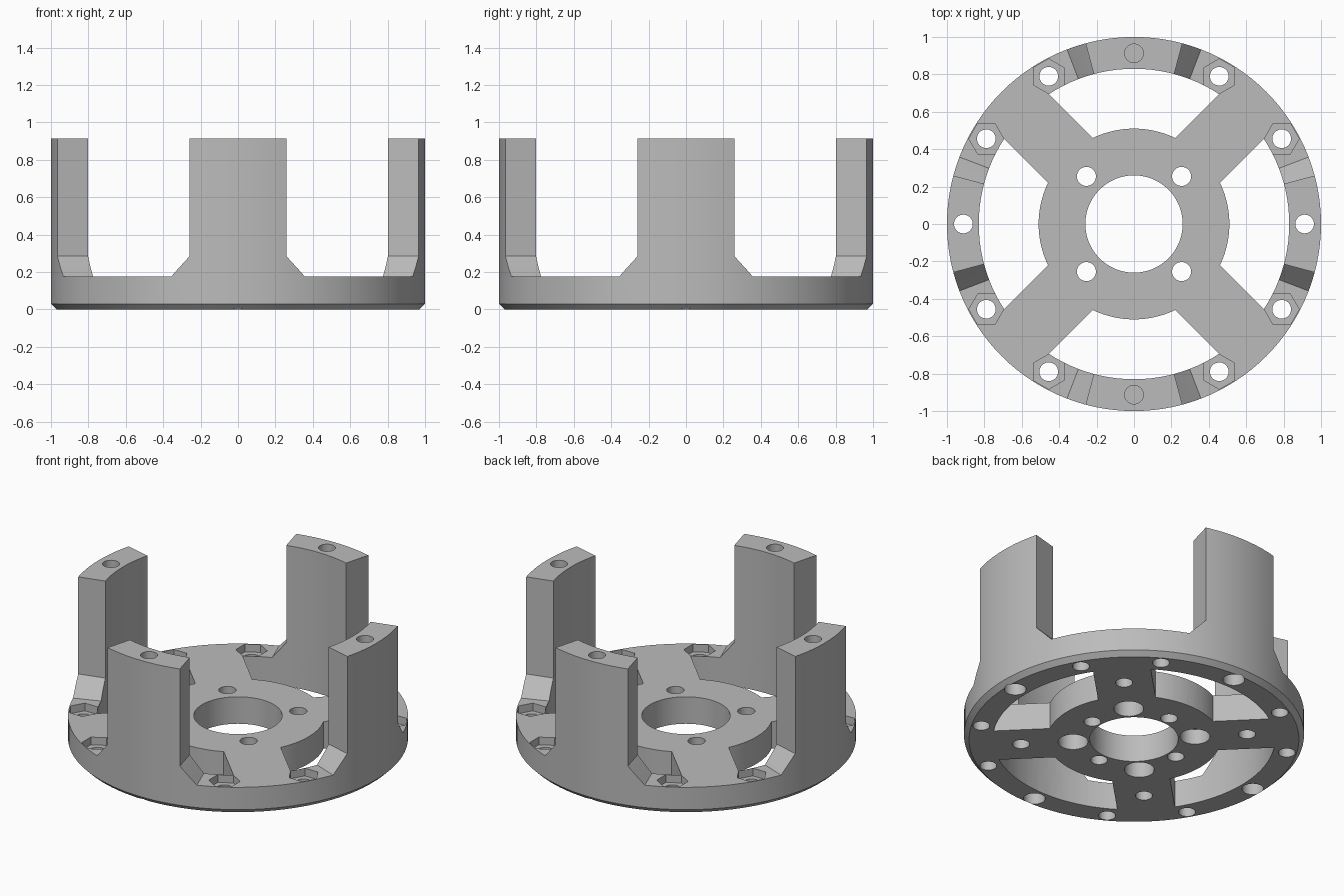
import bpy, bmesh, math
from math import sin, cos, radians, pi

if "Cube" in bpy.data.objects:
    bpy.data.objects.remove(bpy.data.objects["Cube"])

SEG = 120            # facets around the rim, 3 degrees each
BASE, TOP = 0.175, 0.915
INNER = 0.83         # inside radius of the ring and posts

grey = bpy.data.materials.new("grey")
grey.diffuse_color = (0.5, 0.5, 0.5, 1)
grey.use_nodes = True
grey.node_tree.nodes["Principled BSDF"].inputs["Base Color"].default_value = grey.diffuse_color


def polar(r, deg, z=0.0):
    return (r * cos(radians(deg)), r * sin(radians(deg)), z)


def finish(bm, name):
    bmesh.ops.recalc_face_normals(bm, faces=bm.faces)
    mesh = bpy.data.meshes.new(name)
    bm.to_mesh(mesh)
    bm.free()
    mesh.materials.append(grey)
    obj = bpy.data.objects.new(name, mesh)
    bpy.context.collection.objects.link(obj)
    return obj


def prism(bm, outline, z0, z1):
    """Closed prism from a flat outline."""
    lo = [bm.verts.new((x, y, z0)) for x, y in outline]
    hi = [bm.verts.new((x, y, z1)) for x, y in outline]
    bm.faces.new(lo[::-1])
    bm.faces.new(hi)
    for i in range(len(lo)):
        j = (i + 1) % len(lo)
        bm.faces.new((lo[i], lo[j], hi[j], hi[i]))


def bore(bm, dist, deg, radius, z0, z1, sides=32, turn=0.0):
    cx, cy, _ = polar(dist, deg)
    pts = [polar(radius, turn + 360 * i / sides) for i in range(sides)]
    prism(bm, [(cx + p[0], cy + p[1]) for p in pts], z0, z1)


def combine(target, tool, operation):
    mod = target.modifiers.new(tool.name, 'BOOLEAN')
    mod.operation, mod.object, mod.solver = operation, tool, 'EXACT'
    bpy.context.view_layer.objects.active = target
    bpy.ops.object.modifier_apply(modifier=mod.name)
    bpy.data.objects.remove(tool, do_unlink=True)


# base plate: turned ring with a chamfered lower rim and a centre hole
bm = bmesh.new()
profile = [(0.26, 0), (0.97, 0), (1, 0.03), (1, BASE), (0.26, BASE)]
rings = [[bm.verts.new(polar(r, 360 * i / SEG, z)) for r, z in profile] for i in range(SEG)]
for i in range(SEG):
    a, b = rings[i], rings[(i + 1) % SEG]
    for k in range(len(profile)):
        m = (k + 1) % len(profile)
        bm.faces.new((a[k], b[k], b[m], a[m]))
body = finish(bm, "mounting_cage")

# four upright posts with flared feet
bm = bmesh.new()
for centre in range(0, 360, 90):
    low, mid, high = {}, {}, {}
    for a in range(-21, 22, 3):
        foot = min(0.285, BASE + 0.11 * (21 - abs(a)) / 6)
        low[a] = bm.verts.new(polar(1, centre + a, BASE))
        mid[a] = low[a] if abs(a) == 21 else bm.verts.new(polar(1, centre + a, foot))
        if abs(a) <= 15:
            high[a] = bm.verts.new(polar(1, centre + a, TOP))
    faces = []
    for a in range(-21, 21, 3):
        b = a + 3
        quad = list(dict.fromkeys((low[a], low[b], mid[b], mid[a])))
        faces.append(bm.faces.new(quad))
        if a in high and b in high:
            faces.append(bm.faces.new((mid[a], mid[b], high[b], high[a])))
    grown = bmesh.ops.extrude_face_region(bm, geom=faces, use_keep_orig=True)
    for v in grown["geom"]:
        if isinstance(v, bmesh.types.BMVert):
            v.co.x *= INNER
            v.co.y *= INNER
combine(body, finish(bm, "posts"), 'UNION')

# windows between the spokes, blind bores, counterbores and nut pockets
bm = bmesh.new()
HUB, HALF = 0.51, 0.17
for q in range(0, 360, 90):
    outer = 45 - math.degrees(math.asin(HALF / INNER))
    inner = 45 - math.degrees(math.asin(HALF / HUB))
    out_arc = [-outer] + list(range(-33, 34, 3)) + [outer]
    in_arc = [inner] + list(range(24, -25, -3)) + [-inner]
    outline = [polar(INNER, q + a)[:2] for a in out_arc]
    outline += [polar(HUB, q + a)[:2] for a in in_arc]
    prism(bm, outline, -0.1, BASE + 0.0005)
    bore(bm, 0.912, q, 0.064, -0.1, 0.1)             # post screw heads
    bore(bm, 0.32, q, 0.05, -0.1, 0.1)               # hub blind holes
    bore(bm, 0.36, q + 45, 0.088, -0.1, 0.1)         # hub counterbores
    bore(bm, 0.667, q + 45, 0.05, -0.1, 0.1)         # spoke blind holes
    for a in (30, 60):                               # hexagonal nut pockets
        bore(bm, 0.912, q + a, 0.093, BASE - 0.05, BASE + 0.05, 6, q + a + 30)
combine(body, finish(bm, "pockets"), 'DIFFERENCE')

# through holes
bm = bmesh.new()
for q in range(0, 360, 90):
    bore(bm, 0.36, q + 45, 0.051, -0.2, 0.3)
    for a in (0, 30, 60):
        bore(bm, 0.912, q + a, 0.05, -0.2, 1.1)
combine(body, finish(bm, "through_holes"), 'DIFFERENCE')

# smooth curved walls, sharp edges kept
bpy.ops.object.select_all(action='DESELECT')
body.select_set(True)
bpy.context.view_layer.objects.active = body
bpy.ops.object.shade_smooth_by_angle(angle=radians(25))
